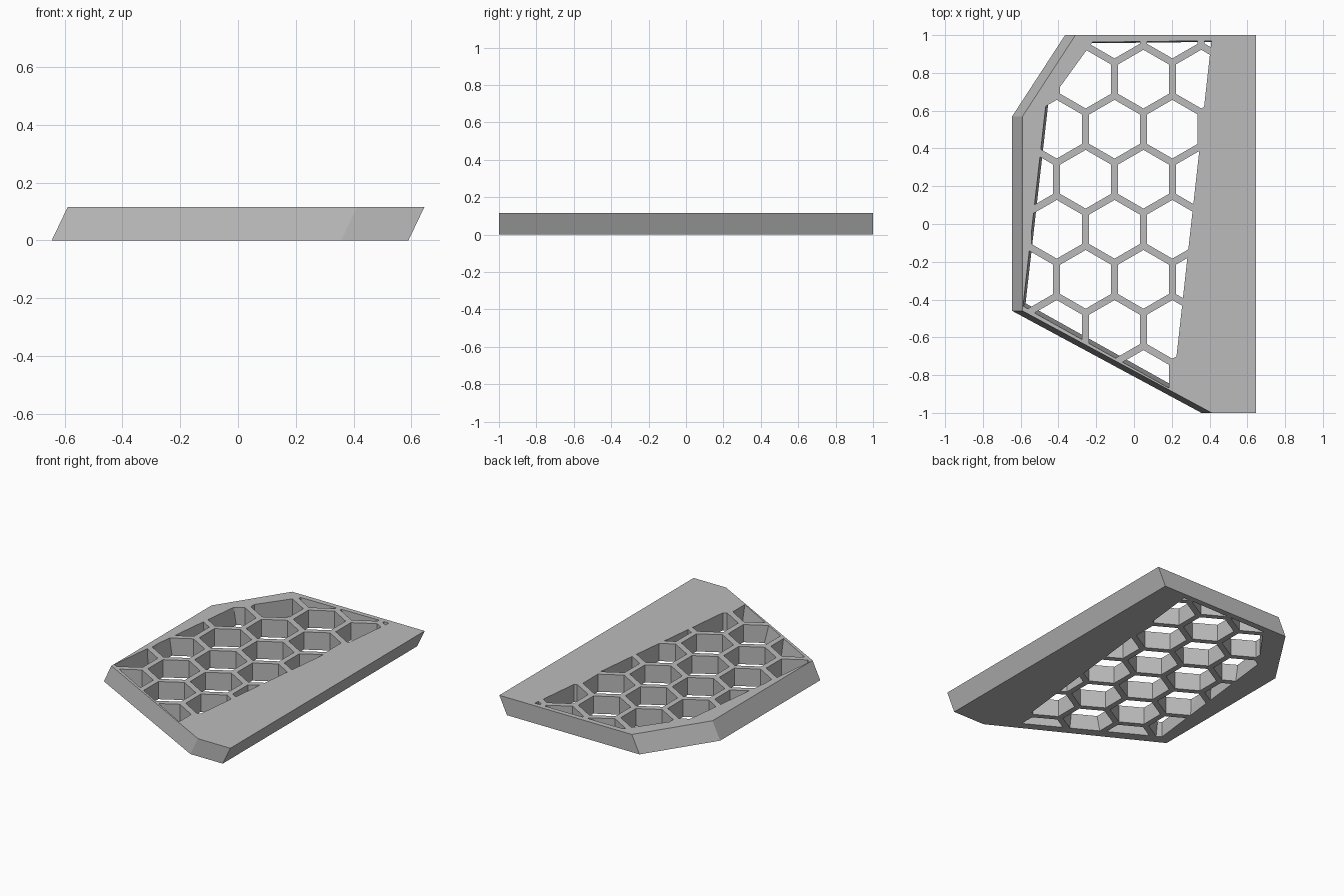
import bpy, bmesh, math
from mathutils import Vector

if "Cube" in bpy.data.objects:
    bpy.data.objects.remove(bpy.data.objects["Cube"], do_unlink=True)

THICK = 0.115
LEAN = 0.055          # sideways lean of the outer walls
PITCH = 0.306         # spacing of the honeycomb
BAR = 0.037           # width of the honeycomb bars

grey = bpy.data.materials.new("light_grey")
grey.use_nodes = True
colour = (0.5, 0.5, 0.5, 1)
grey.diffuse_color = colour
grey.node_tree.nodes["Principled BSDF"].inputs["Base Color"].default_value = colour


def prism(bm, bottom, top, z0, z1):
    """Closed prism between two matching outlines."""
    lo = [bm.verts.new((x, y, z0)) for x, y in bottom]
    hi = [bm.verts.new((x, y, z1)) for x, y in top]
    n = len(lo)
    bm.faces.new(lo[::-1])
    bm.faces.new(hi)
    for i in range(n):
        j = (i + 1) % n
        bm.faces.new((lo[i], lo[j], hi[j], hi[i]))


def add_object(name, bm):
    bmesh.ops.recalc_face_normals(bm, faces=bm.faces)
    mesh = bpy.data.meshes.new(name)
    bm.to_mesh(mesh)
    bm.free()
    mesh.materials.append(grey)
    obj = bpy.data.objects.new(name, mesh)
    bpy.context.collection.objects.link(obj)
    return obj


# Leaning plate, outline counter-clockwise at the base
outline = [(-0.645, -0.46), (0.357, -1), (0.59, -1), (0.59, 1), (-0.365, 1), (-0.645, 0.57)]
bm = bmesh.new()
prism(bm, outline, [(x + LEAN, y) for x, y in outline], 0, THICK)
panel = add_object("honeycomb_panel", bm)

# Border of the perforated field at the top, and inward step of each wall at the base
field = [(-0.588, -0.437), (0.205, -0.88), (0.41, 0.97), (-0.22, 0.963), (-0.468, 0.62)]
steps = [0.022, 0, 0.006, 0, 0.012]
planes = []
for i, step in enumerate(steps):
    p = Vector((*field[i], THICK))
    q = Vector((*field[(i + 1) % len(field)], THICK))
    inward = Vector((0, 0, 1)).cross(q - p).normalized()
    down = inward * step - Vector((0, 0, THICK))
    planes.append((p, (q - p).cross(down).normalized(), inward))

# Hexagonal cutters trimmed to the field
cells = bmesh.new()
radius = (PITCH - BAR) / math.sqrt(3)
for row in range(-4, 6):
    for col in range(-3, 4):
        cx = 0.05 + PITCH * (col + 0.5 * (row % 2))
        cy = 0.237 + PITCH * math.sqrt(0.75) * row
        hexagon = [(cx + radius * math.sin(k * math.pi / 3),
                    cy - radius * math.cos(k * math.pi / 3)) for k in range(6)]
        cell = bmesh.new()
        prism(cell, hexagon, hexagon, -0.05, THICK + 0.05)
        for point, normal, inward in planes:
            if normal.dot(inward) < 0:
                normal = -normal
            cut = bmesh.ops.bisect_plane(cell, geom=cell.verts[:] + cell.edges[:] + cell.faces[:],
                                         plane_co=point, plane_no=normal, clear_inner=True)
            rim = [e for e in cut["geom_cut"] if isinstance(e, bmesh.types.BMEdge)]
            if rim and cell.faces:
                bmesh.ops.holes_fill(cell, edges=cell.edges[:], sides=0)
        # Skip slivers
        if cell.faces and abs(cell.calc_volume()) > 0.00005:
            bmesh.ops.recalc_face_normals(cell, faces=cell.faces)
            piece = bpy.data.meshes.new("cell")
            cell.to_mesh(piece)
            cells.from_mesh(piece)
            bpy.data.meshes.remove(piece)
        cell.free()
cutter = add_object("cell_cutter", cells)
cutter.hide_render = True

# Cut the cells through the plate
mod = panel.modifiers.new("cells", "BOOLEAN")
mod.operation = "DIFFERENCE"
mod.solver = "EXACT"
mod.object = cutter
bpy.context.view_layer.objects.active = panel
panel.select_set(True)
bpy.ops.object.modifier_apply(modifier=mod.name)
bpy.data.objects.remove(cutter, do_unlink=True)
